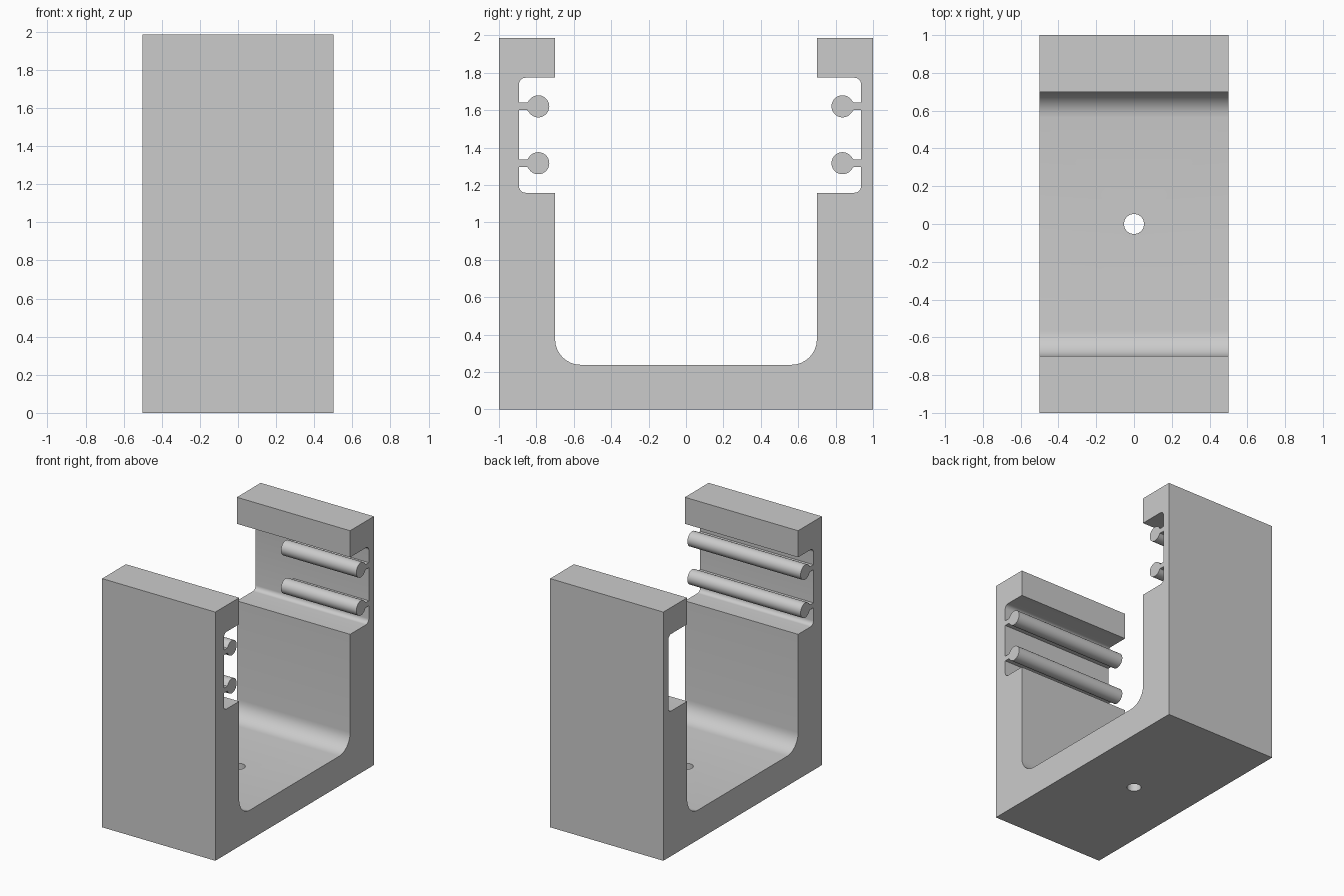
import bpy, bmesh
from math import sin, cos, pi, radians
from mathutils import Vector

if "Cube" in bpy.data.objects:
    bpy.data.objects.remove(bpy.data.objects["Cube"])

grey = bpy.data.materials.new("plain grey")
grey.use_nodes = True
grey.diffuse_color = (0.6, 0.6, 0.6, 1)
grey.node_tree.nodes["Principled BSDF"].inputs["Base Color"].default_value = (0.6, 0.6, 0.6, 1)

HALF_W, HEIGHT, INNER, FLOOR = 0.5, 1.985, 0.7, 0.238
SLOT_LOW, SLOT_HIGH = 1.158, 1.773
ROD_HEIGHTS = {"lower": 1.316, "upper": 1.62}
ROD_R, NECK = 0.059, 0.02


def rounded(corner, before, after, radius, steps=8):
    """Arc of points replacing a right-angled corner."""
    p = Vector(corner)
    a = (Vector(before) - p).normalized() * radius
    b = (Vector(after) - p).normalized() * radius
    centre = p + a + b
    return [tuple(centre - b * cos(t) - a * sin(t))
            for t in (pi / 2 * i / steps for i in range(steps + 1))]


def outline(corners):
    """Turn (y, z, radius) corners into a polygon."""
    pts = []
    for i, (y, z, r) in enumerate(corners):
        if r:
            pts += rounded((y, z), corners[i - 1][:2], corners[(i + 1) % len(corners)][:2], r)
        else:
            pts.append((y, z))
    return pts


def extrude(name, pts, x0, x1):
    """Extrude a y-z polygon along x."""
    bm = bmesh.new()
    face = bm.faces.new([bm.verts.new((x0, y, z)) for y, z in pts])
    moved = bmesh.ops.extrude_face_region(bm, geom=[face], use_keep_orig=True)["geom"]
    bmesh.ops.translate(bm, vec=(x1 - x0, 0, 0),
                        verts=[v for v in moved if isinstance(v, bmesh.types.BMVert)])
    bmesh.ops.recalc_face_normals(bm, faces=bm.faces)
    mesh = bpy.data.meshes.new(name)
    bm.to_mesh(mesh)
    bm.free()
    mesh.materials.append(grey)
    obj = bpy.data.objects.new(name, mesh)
    bpy.context.collection.objects.link(obj)
    return obj


def select(obj):
    bpy.ops.object.select_all(action='DESELECT')
    obj.select_set(True)
    bpy.context.view_layer.objects.active = obj


def wall(side, slot_y):
    """Corners of one upright, from the floor up to the outer bottom."""
    return [(side * INNER, FLOOR, 0.137),
            (side * INNER, SLOT_LOW, 0), (side * slot_y, SLOT_LOW, 0.035),
            (side * slot_y, SLOT_HIGH, 0.035), (side * INNER, SLOT_HIGH, 0),
            (side * INNER, HEIGHT, 0), (side, HEIGHT, 0), (side, 0, 0)]


# U-shaped body with a slot inside each upright
FRONT_SLOT, BACK_SLOT = 0.893, 0.936
body = extrude("u_bracket", outline(wall(1, BACK_SLOT) + wall(-1, FRONT_SLOT)[::-1]),
               -HALF_W, HALF_W)

# Hole through the floor
bpy.ops.mesh.primitive_cylinder_add(vertices=48, radius=0.053, depth=1)
cutter = bpy.context.object
cutter.name = "hole_cutter"
cutter.hide_render = True
cut = body.modifiers.new("floor_hole", 'BOOLEAN')
cut.object, cut.operation, cut.solver = cutter, 'DIFFERENCE', 'EXACT'
select(body)
bpy.ops.object.modifier_apply(modifier=cut.name)
bpy.data.objects.remove(cutter)

# Rods, each joined to its slot by a thin neck
parts = [body]
for place, side, slot_y, centre, x0 in (("front", -1, FRONT_SLOT, 0.79, -HALF_W),
                                        ("back", 1, BACK_SLOT, 0.837, -0.165)):
    for level, z in ROD_HEIGHTS.items():
        neck_end = centre + ROD_R
        pts = [(slot_y, -NECK), (slot_y, NECK), (neck_end, NECK)]
        for i in range(33):
            a = radians(32 + 296 * i / 32)
            pts.append((centre + ROD_R * cos(a), ROD_R * sin(a)))
        pts.append((neck_end, -NECK))
        parts.append(extrude(f"{place}_{level}_rod", [(side * y, z + dz) for y, dz in pts],
                             x0, HALF_W))

for part in parts:
    select(part)
    bpy.ops.object.shade_smooth_by_angle(angle=radians(30))
